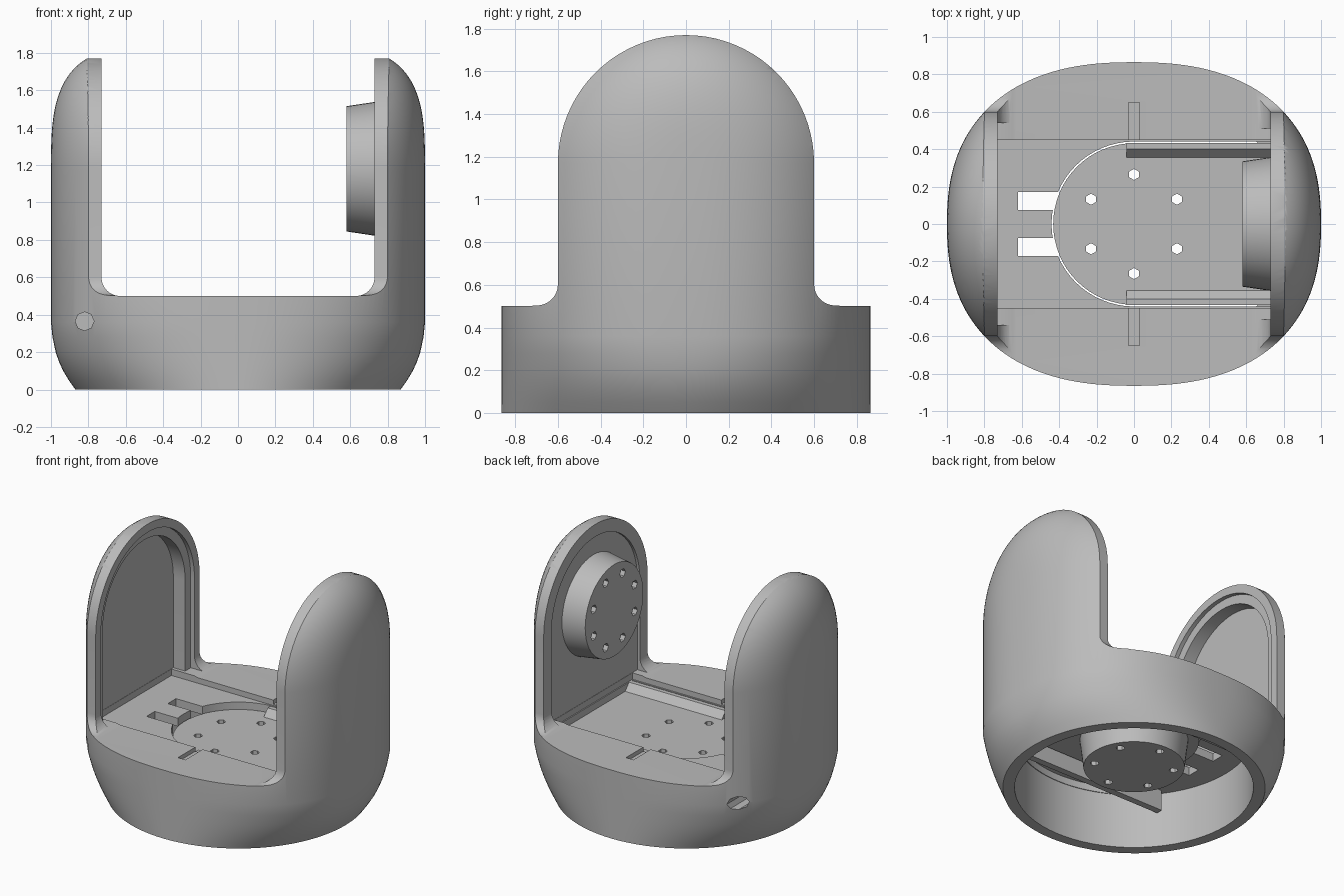
import bpy, bmesh
from math import sin, cos, pi, radians, hypot
from mathutils import Matrix, Vector

if "Cube" in bpy.data.objects:
    bpy.data.objects.remove(bpy.data.objects["Cube"], do_unlink=True)

grey = bpy.data.materials.new("plain grey")
grey.use_nodes = True
grey.diffuse_color = (0.5, 0.5, 0.5, 1)
grey.node_tree.nodes["Principled BSDF"].inputs["Base Color"].default_value = (0.5, 0.5, 0.5, 1)


def finish(name, bm):
    bmesh.ops.recalc_face_normals(bm, faces=bm.faces)
    mesh = bpy.data.meshes.new(name)
    bm.to_mesh(mesh)
    bm.free()
    mesh.materials.append(grey)
    obj = bpy.data.objects.new(name, mesh)
    bpy.context.collection.objects.link(obj)
    return obj


def activate(obj):
    bpy.ops.object.select_all(action='DESELECT')
    obj.select_set(True)
    bpy.context.view_layer.objects.active = obj


def arc(cx, cy, r, start, end, steps=8):
    angles = [radians(start + (end - start) * i / steps) for i in range(steps + 1)]
    return [(cx + r * cos(a), cy + r * sin(a)) for a in angles]


def rect(a0, a1, b0, b1):
    return [(a0, b0), (a1, b0), (a1, b1), (a0, b1)]


def prism(name, outline, axis, lo, hi):
    """Extrude a 2D outline along one axis."""
    place = {'X': lambda a, b, t: (t, a, b),
             'Y': lambda a, b, t: (a, t, b),
             'Z': lambda a, b, t: (a, b, t)}[axis]
    bm = bmesh.new()
    face = bm.faces.new([bm.verts.new(place(a, b, lo)) for a, b in outline])
    new = bmesh.ops.extrude_face_region(bm, geom=[face])["geom"]
    shift = Vector(place(0, 0, hi - lo))
    bmesh.ops.translate(bm, verts=[v for v in new if isinstance(v, bmesh.types.BMVert)], vec=shift)
    return finish(name, bm)


def cut(obj, cutter):
    cutter.hide_render = True
    mod = obj.modifiers.new("cut", 'BOOLEAN')
    mod.operation = 'DIFFERENCE'
    mod.solver = 'EXACT'
    mod.object = cutter
    activate(obj)
    bpy.ops.object.modifier_apply(modifier=mod.name)
    bpy.data.objects.remove(cutter, do_unlink=True)


def smooth(obj):
    activate(obj)
    bpy.ops.object.shade_smooth_by_angle(angle=radians(30))


def drum(name, r1, r2, depth, matrix):
    bm = bmesh.new()
    bmesh.ops.create_cone(bm, cap_ends=True, segments=48, radius1=r1, radius2=r2,
                          depth=depth, matrix=matrix)
    return finish(name, bm)


def bolt_holes(count, ring, r, depth, matrix):
    """Cutter made of a ring of small bores about the local z axis."""
    bm = bmesh.new()
    for i in range(count):
        a = 2 * pi * (i + 0.5) / count
        spot = Matrix.Translation((ring * cos(a), ring * sin(a), 0))
        bmesh.ops.create_cone(bm, cap_ends=True, segments=6, radius1=r, radius2=r,
                              depth=depth, matrix=matrix @ spot)
    return finish("bolt_hole_cutter", bm)


def arch(r, base):
    return [(-r, base)] + arc(0, 1.17, r, 180, 0, 32) + [(r, base)]


def dome_width(y, z):
    """Half width of the arm tops, rounding off evenly towards the arch edge."""
    full = hypot(y, z - 1.17)
    r = min(full, .64)
    side = (1 - (r / .865) ** 2.4) ** (1 / 2.4)
    top = .66 + .34 * (1 - (r / .64) ** 3.3) ** .5
    blend = ((z - 1.17) / full) ** 2
    return side + (top - side) * blend


# Outer body: rounded oval rings, tucked in at the foot and domed at the top
rings = [(0, .87), (.05, .905), (.1, .935), (.15, .958), (.2, .975), (.28, .992), (.36, 1), (1.17, 1)]
rings += [(1.17 + .62 * sin(radians(a)), 1) for a in range(3, 91, 3)]
bm = bmesh.new()
loops = []
count = 160
for z, width in rings:
    power = 2 / (2 + 0.4 * min(z / 0.36, 1))
    loop = []
    for i in range(count):
        c, s = cos(2 * pi * (i + .5) / count), sin(2 * pi * (i + .5) / count)
        x = abs(c) ** power * width
        y = abs(s) ** power * (1 if s > 0 else -1) * 0.865
        if z > 1.18:
            dome = dome_width(y, z)
            x = dome if abs(y) < .64 else min(x, dome)
        loop.append(bm.verts.new((x if c > 0 else -x, y, z)))
    loops.append(loop)
for low, high in zip(loops, loops[1:]):
    for i in range(count):
        j = (i + 1) % count
        bm.faces.new((low[i], low[j], high[j], high[i]))
bm.faces.new(loops[0][::-1])
bm.faces.new(loops[-1])
body = finish("yoke_body", bm)

# Gap between the arms, with filleted corners
gap = [(-.73, 2.2)] + arc(-.63, .6, .1, 180, 270) + arc(.63, .6, .1, 270, 360) + [(.73, 2.2)]
cut(body, prism("gap_cutter", gap, 'Y', -1.2, 1.2))

# Round-topped arm outline with fillets down to the base
outside = ([(-1.2, .503)] + arc(-.7, .603, .1, 270, 360) + arc(0, 1.17, .6, 180, 0, 40)
           + arc(.7, .603, .1, 180, 270) + [(1.2, .503), (1.2, 2.2), (-1.2, 2.2)])
cut(body, prism("arch_cutter", outside, 'X', -1.3, 1.3))

# Recesses on the inner faces of the arms: deep and stepped, and shallow behind the motor
for r, lo, hi in ((.54, -.76, -.6), (.475, -.855, -.6), (.51, .6, .75)):
    cut(body, prism("recess_cutter", arch(r, .507), 'X', lo, hi))

# Sunken centre floor and hollow underside, deeper at the front and back
cut(body, prism("channel_cutter", rect(-.45, .45, .46, .7), 'X', -.853, .748))
cut(body, prism("cavity_cutter", arc(0, 0, .79, 0, 355, 71), 'Z', -.1, .4))
for start in (39, 219):
    cut(body, prism("pocket_cutter", arc(0, 0, .785, start, start + 102, 24), 'Z', .3, .45))

# Opening for the turntable plate
opening = arc(0, 0, .441, 90, 270, 32) + [(.74, -.441), (.74, .441)]
cut(body, prism("plate_opening_cutter", opening, 'Z', .2, .6))

# Side slots, cable openings beside the tongue, and cable sockets
for s in (-1, 1):
    lo, hi = sorted((s * .4, s * .65))
    cut(body, prism("slot_cutter", rect(-.03, .03, lo, hi), 'Z', .47, .7))
    lo, hi = sorted((s * .075, s * .17))
    cut(body, prism("cable_cutter", rect(-.62, -.38, lo, hi), 'Z', .2, .6))
    lo, hi = sorted((s * .4, s))
    cut(body, prism("socket_cutter", arc(-.82, .365, .05, 0, 315, 7), 'Y', lo, hi))
smooth(body)

# Turntable plate with bolt holes
upright = Matrix.Identity(4)
plate = prism("turntable_plate", arc(0, 0, .432, 90, 270, 32) + [(.76, -.432), (.76, .432)],
              'Z', .36, .41)
cut(plate, bolt_holes(6, .265, .03, 1.2, upright))
smooth(plate)

# Rails along the plate edges and brackets hanging beneath them
for s, side in ((-1, "front"), (1, "back")):
    profile = [(s * .432, .36), (s * .432, .46), (s * .4, .46), (s * .35, .405), (s * .38, .36)]
    prism(side + "_rail", profile, 'X', -.04, .74)
    lo, hi = sorted((s * .442, s * .49))
    prism(side + "_bracket", rect(lo, hi, .25, .41), 'X', -.61, .61)

# Motor drum under the plate
lower = drum("lower_motor", .335, .36, .21, Matrix.Translation((0, 0, .265)))
cut(lower, bolt_holes(6, .265, .03, 1.2, upright))
smooth(lower)

# Motor drum on the arm
turn = Matrix.Rotation(radians(90), 4, 'Y')
upper = drum("arm_motor", .335, .362, .18, Matrix.Translation((.67, 0, 1.18)) @ turn)
cut(upper, bolt_holes(8, .255, .032, .1, Matrix.Translation((.58, 0, 1.18)) @ turn))
smooth(upper)
